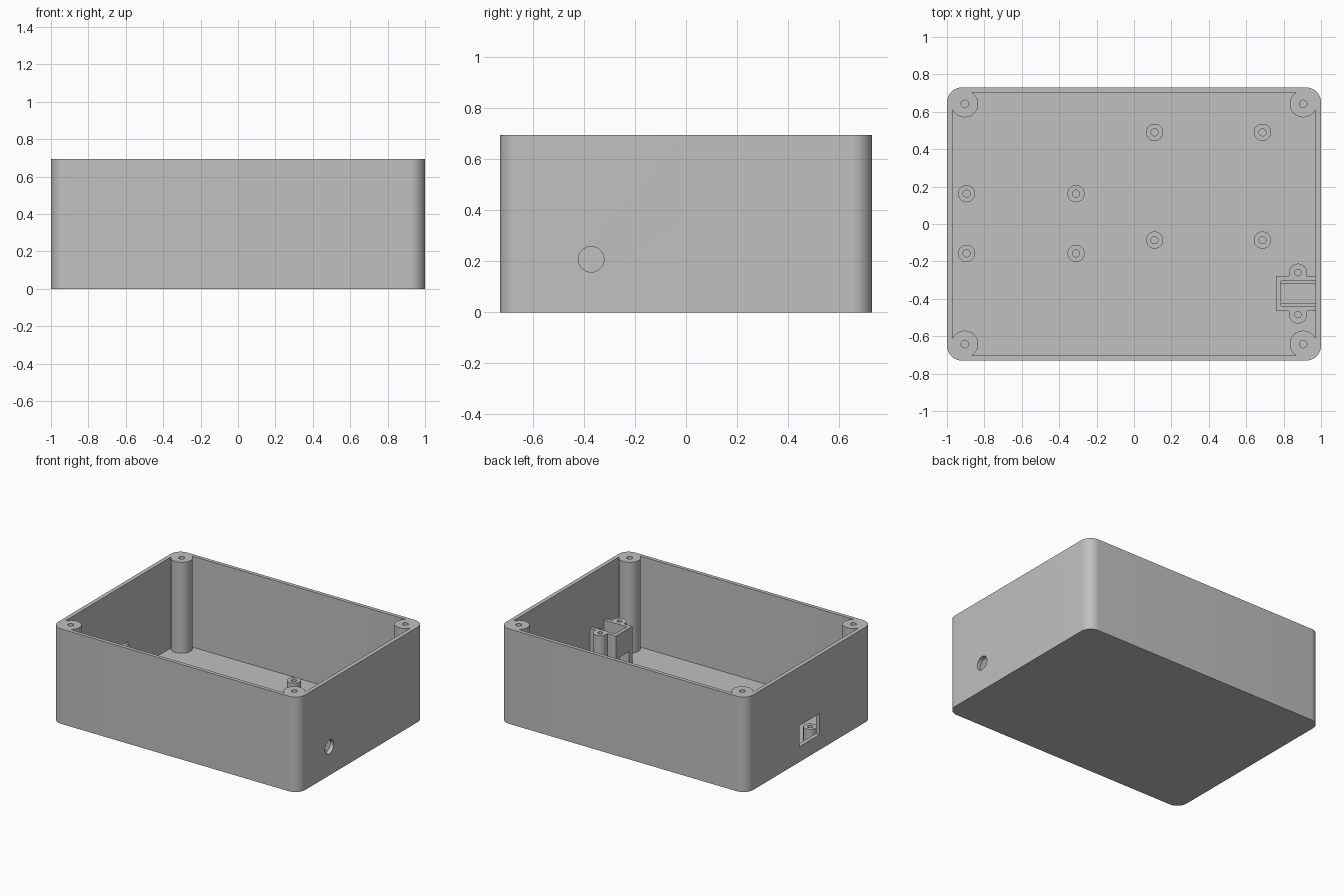
import bpy
import bmesh
from math import radians, sin, cos
from mathutils import Matrix, Vector

cube = bpy.data.objects.get("Cube")
if cube:
    bpy.data.objects.remove(cube)

HEIGHT, FLOOR = 0.695, 0.03

grey = bpy.data.materials.new("plain grey plastic")
grey.use_nodes = True
colour = (0.53, 0.53, 0.53, 1)
grey.diffuse_color = colour
for node in grey.node_tree.nodes:
    if node.type == 'BSDF_PRINCIPLED':
        node.inputs["Base Color"].default_value = colour


def finish(name, bm):
    bmesh.ops.recalc_face_normals(bm, faces=bm.faces)
    mesh = bpy.data.meshes.new(name)
    bm.to_mesh(mesh)
    bm.free()
    obj = bpy.data.objects.new(name, mesh)
    bpy.context.collection.objects.link(obj)
    mesh.materials.append(grey)
    return obj


def activate(obj):
    bpy.ops.object.select_all(action='DESELECT')
    obj.select_set(True)
    bpy.context.view_layer.objects.active = obj


def smooth(obj):
    activate(obj)
    bpy.ops.object.shade_smooth_by_angle(angle=radians(30))


def arc(cx, cy, r, start, end, steps):
    angles = [radians(start + (end - start) * i / steps) for i in range(steps + 1)]
    return [(cx + r * cos(a), cy + r * sin(a)) for a in angles]


def rounded_rect(hx, hy, r):
    points = []
    for i, (sx, sy) in enumerate([(1, 1), (-1, 1), (-1, -1), (1, -1)]):
        points += arc(sx * (hx - r), sy * (hy - r), r, i * 90, i * 90 + 90, 10)
    return points


def rect(x0, x1, y0, y1):
    return [(x0, y0), (x1, y0), (x1, y1), (x0, y1)]


def prism(name, outline, z0, z1, matrix=Matrix()):
    """Extrude a flat outline from z0 to z1."""
    bm = bmesh.new()
    face = bm.faces.new([bm.verts.new((x, y, z0)) for x, y in outline])
    moved = bmesh.ops.extrude_face_region(bm, geom=[face])["geom"]
    verts = [v for v in moved if isinstance(v, bmesh.types.BMVert)]
    bmesh.ops.translate(bm, verts=verts, vec=(0, 0, z1 - z0))
    bmesh.ops.transform(bm, matrix=matrix, verts=bm.verts)
    return finish(name, bm)


def cut(target, cutter):
    cutter.hide_render = True
    mod = target.modifiers.new("cut", 'BOOLEAN')
    mod.operation = 'DIFFERENCE'
    mod.solver = 'EXACT'
    mod.object = cutter
    activate(target)
    bpy.ops.object.modifier_apply(modifier=mod.name)
    bpy.data.objects.remove(cutter)


def post(name, x, y, radius, top, hole, hole_bottom):
    """Turned post with a blind screw hole in its top."""
    profile = [(0, FLOOR - 0.01), (radius, FLOOR - 0.01), (radius, top),
               (hole, top), (hole, hole_bottom), (0, hole_bottom)]
    bm = bmesh.new()
    verts = [bm.verts.new((r, 0, z)) for r, z in profile]
    edges = [bm.edges.new(pair) for pair in zip(verts, verts[1:])]
    bmesh.ops.spin(bm, geom=verts + edges, cent=(0, 0, 0), axis=(0, 0, 1),
                   angle=radians(360), steps=32)
    bmesh.ops.remove_doubles(bm, verts=bm.verts, dist=0.0001)
    bmesh.ops.translate(bm, verts=bm.verts, vec=Vector((x, y, 0)))
    smooth(finish(name, bm))


# Open box with rounded corners
box = prism("enclosure_shell", rounded_rect(1, 0.73, 0.08), 0, HEIGHT)
cut(box, prism("cavity_cutter", rounded_rect(0.97, 0.703, 0.05), FLOOR, HEIGHT + 0.1))

# Round socket hole in one end, rectangular port in the other
sideways = Matrix.Translation((0, -0.372, 0.208)) @ Matrix.Rotation(radians(90), 4, 'Y')
cut(box, prism("socket_cutter", arc(0, 0, 0.05, 0, 350, 35), 0.93, 1.1, sideways))
cut(box, prism("port_cutter", rect(-1.1, -0.93, -0.115, 0.115), 0.112, 0.265))
smooth(box)

# Lid screw posts in the corners
for sx in (-1, 1):
    for sy in (-1, 1):
        side = ("left" if sx > 0 else "right") + ("_back" if sy > 0 else "_front")
        post("lid_post_" + side, sx * 0.905, sy * 0.642, 0.072, HEIGHT, 0.02, 0.35)

# Two groups of four circuit board standoffs
boards = {"square_board": ((0.11, 0.687), (-0.086, 0.49)),
          "long_board": ((-0.895, -0.31), (-0.157, 0.162))}
for name, (xs, ys) in boards.items():
    for i, x in enumerate(xs):
        for j, y in enumerate(ys):
            post(f"{name}_standoff_{i}{j}", x, y, 0.046, 0.128, 0.019, 0.05)

# Socket holder: block with a rounded screw tab on each side
mid, half, tab_x, tab_r, tab_off = -0.372, 0.094, 0.877, 0.048, 0.112
outline = [(0.76, mid - half)]
outline += arc(tab_x, mid - tab_off, tab_r, 180, 360, 16)
outline.insert(1, (tab_x - tab_r, mid - half))
outline += [(tab_x + tab_r, mid - half), (0.975, mid - half),
            (0.975, mid + half), (tab_x + tab_r, mid + half)]
outline += arc(tab_x, mid + tab_off, tab_r, 0, 180, 16)
outline += [(tab_x - tab_r, mid + half), (0.76, mid + half)]
holder = prism("socket_holder", outline, FLOOR - 0.01, 0.3)

# Stepped socket bed, lead opening and screw holes
cut(holder, prism("bed_cutter", rect(0.785, 1, mid - 0.067, mid + 0.067), 0.14, 0.4))
cut(holder, prism("lower_bed_cutter", rect(0.785, 1, mid - 0.054, mid + 0.054), FLOOR + 0.005, 0.2))
cut(holder, prism("lead_cutter", rect(0.7, 0.8, mid - 0.054, mid + 0.054), FLOOR + 0.005, 0.13))
for s in (-1, 1):
    cut(holder, prism("screw_cutter", arc(tab_x, mid + s * tab_off, 0.017, 0, 345, 23), 0.1, 0.4))
smooth(holder)
